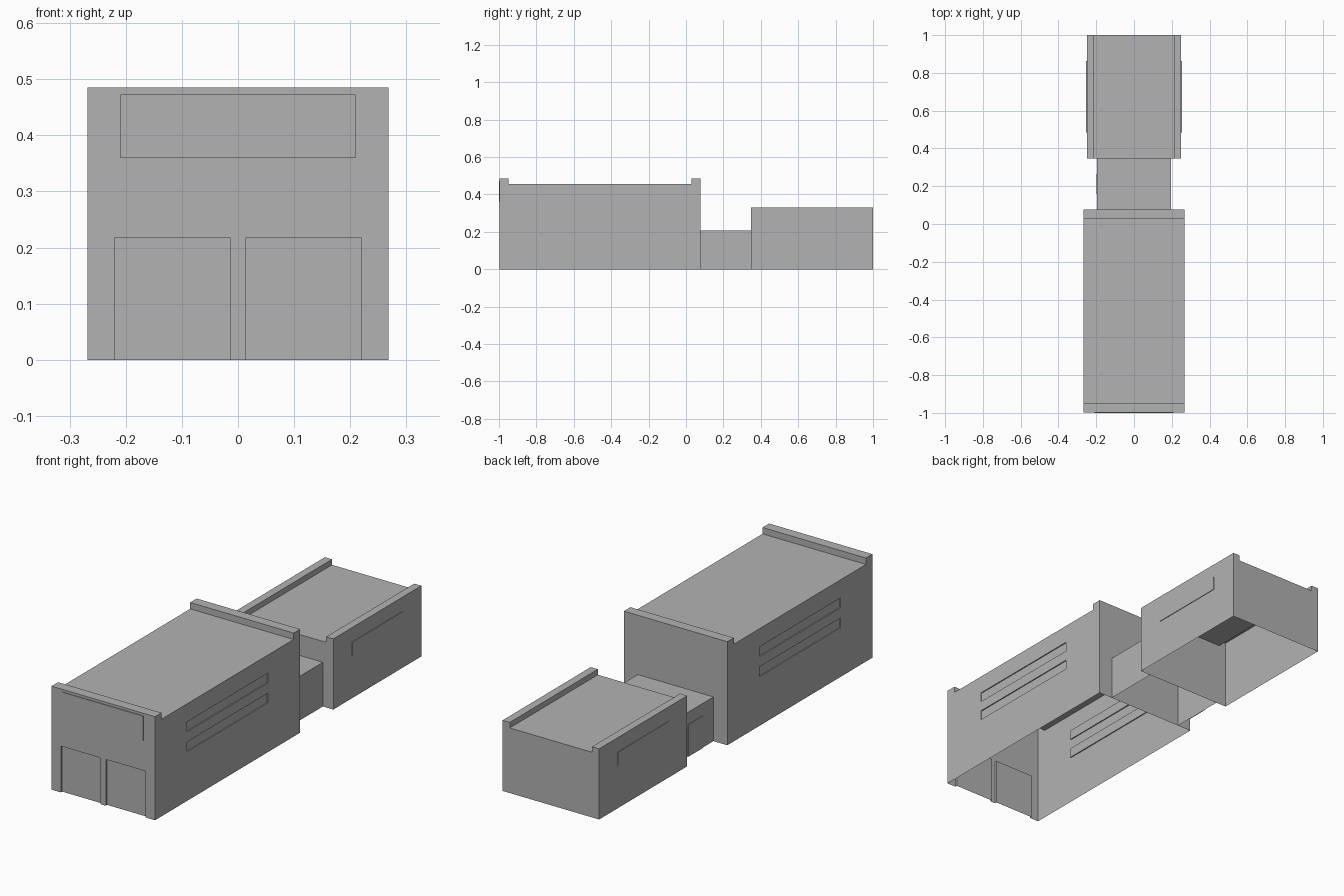
import bpy, bmesh
from mathutils import Vector

if "Cube" in bpy.data.objects:
    bpy.data.objects.remove(bpy.data.objects["Cube"], do_unlink=True)

grey = bpy.data.materials.new("plain_grey")
grey.use_nodes = True
GREY = (0.448, 0.448, 0.448, 1)
grey.diffuse_color = GREY
grey.node_tree.nodes["Principled BSDF"].inputs["Base Color"].default_value = GREY


def make_object(name, bm):
    bmesh.ops.recalc_face_normals(bm, faces=bm.faces)
    mesh = bpy.data.meshes.new(name)
    bm.to_mesh(mesh)
    bm.free()
    mesh.materials.append(grey)
    obj = bpy.data.objects.new(name, mesh)
    bpy.context.collection.objects.link(obj)
    return obj


def box(name, lo, hi):
    lo, hi = Vector(lo), Vector(hi)
    bm = bmesh.new()
    bmesh.ops.create_cube(bm, size=1)
    for v in bm.verts:
        v.co = (lo + hi) / 2 + v.co * (hi - lo)
    return make_object(name, bm)


def extruded(name, profile, axis, start, end):
    """Extrude an (across, z) profile along x or y."""
    def place(a, z, along):
        return (along, a, z) if axis == "x" else (a, along, z)
    bm = bmesh.new()
    face = bm.faces.new([bm.verts.new(place(a, z, start)) for a, z in profile])
    ext = bmesh.ops.extrude_face_region(bm, geom=[face])["geom"]
    shift = Vector(place(0, 0, end - start))
    bmesh.ops.translate(bm, vec=shift, verts=[g for g in ext if isinstance(g, bmesh.types.BMVert)])
    return make_object(name, bm)


def parapet_profile(a0, a1, roof, top, lip):
    """Flat roof with a raised lip at both ends."""
    return [(a0, 0), (a1, 0), (a1, top), (a1 - lip, top), (a1 - lip, roof),
            (a0 + lip, roof), (a0 + lip, top), (a0, top)]


def cut(obj, lo, hi):
    cutter = box("cutter", lo, hi)
    cutter.hide_render = True
    mod = obj.modifiers.new("recess", "BOOLEAN")
    mod.operation = "DIFFERENCE"
    mod.solver = "EXACT"
    mod.object = cutter
    bpy.context.view_layer.objects.active = obj
    bpy.ops.object.modifier_apply(modifier=mod.name)
    bpy.data.objects.remove(cutter, do_unlink=True)


def open_bottom(obj):
    bm = bmesh.new()
    bm.from_mesh(obj.data)
    floor = [f for f in bm.faces if all(abs(v.co.z) < 1e-4 for v in f.verts)]
    bmesh.ops.delete(bm, geom=floor, context="FACES")
    bm.to_mesh(obj.data)
    bm.free()


HALL_X, ROOM_X, LINK_X = 0.268, 0.25, 0.196
FRONT, HALL_BACK, ROOM_FRONT, BACK = -0.997, 0.077, 0.348, 1.0
THIN = 0.003

# Tall front hall with parapets at its front and back
hall = extruded("front_hall", parapet_profile(FRONT, HALL_BACK, 0.455, 0.485, 0.048),
                "x", -HALL_X, HALL_X)

# Recessed garage doors and side window strips, mirrored
for side in (-1, 1):
    xs = sorted((side * 0.0135, side * 0.22))
    cut(hall, (xs[0], FRONT - 0.05, -0.05), (xs[1], FRONT + 0.01, 0.217))
    xs = sorted((side * (HALL_X - 0.005), side * (HALL_X + 0.05)))
    for sill in (0.23, 0.324):
        cut(hall, (xs[0], -0.762, sill), (xs[1], -0.16, sill + 0.046))

# Low connecting passage
link = box("connecting_passage", (-LINK_X, HALL_BACK, 0), (LINK_X, ROOM_FRONT, 0.207))

# Rear building with parapets along its sides
room = extruded("rear_building", parapet_profile(-ROOM_X, ROOM_X, 0.305, 0.331, 0.037),
                "y", ROOM_FRONT, BACK)

for shell in (hall, link, room):
    open_bottom(shell)

# Thin plates: front sign board, rear side windows, passage door
box("sign_board", (-0.209, FRONT - THIN, 0.36), (0.209, FRONT, 0.473))
for side, label in ((-1, "right"), (1, "left")):
    xs = sorted((side * ROOM_X, side * (ROOM_X + THIN)))
    box("rear_window_" + label, (xs[0], 0.485, 0.2), (xs[1], 0.863, 0.264))
box("passage_door", (-LINK_X - THIN, 0.16, 0), (-LINK_X, 0.265, 0.15))
